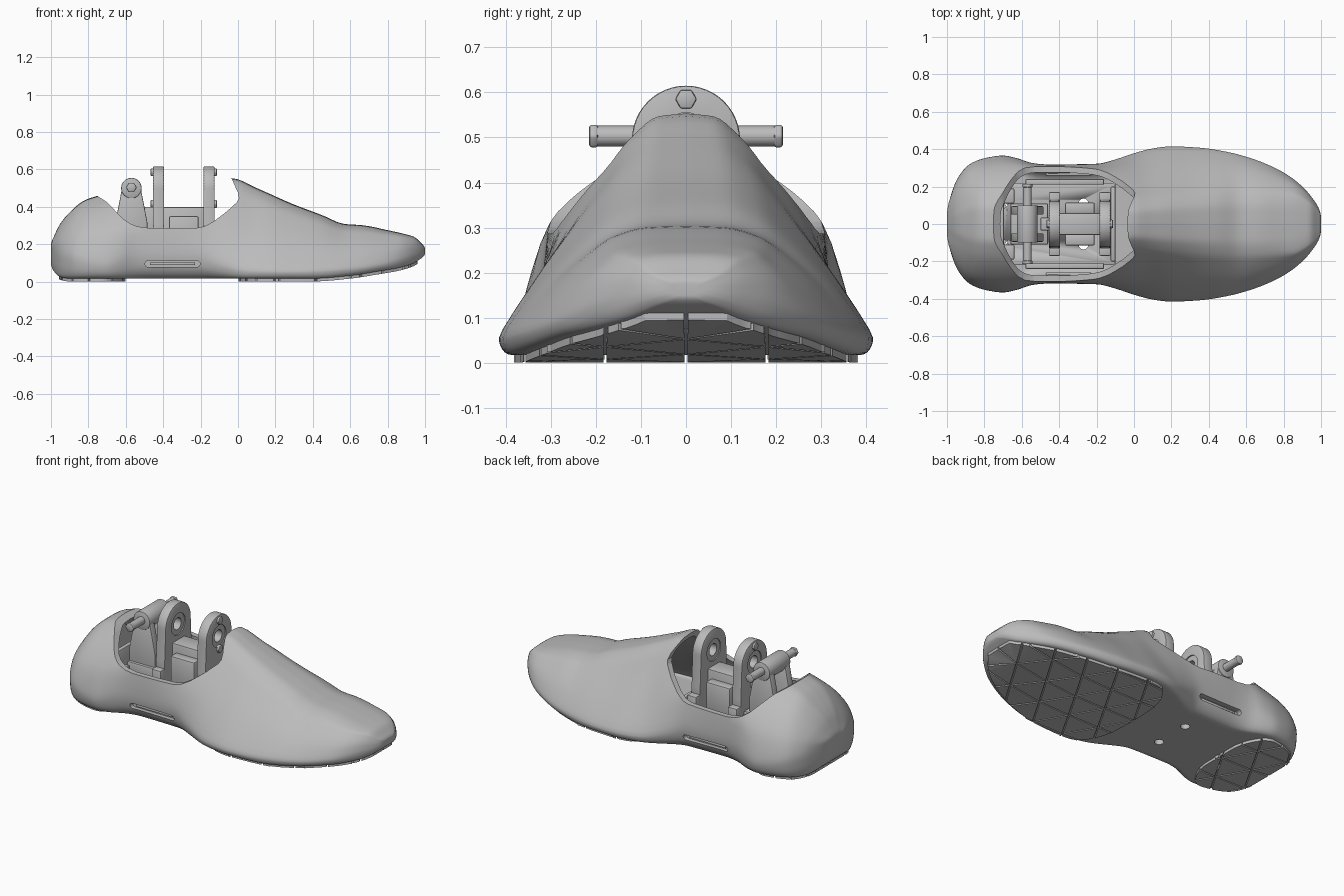
import bpy, bmesh, math
from mathutils import Vector

if "Cube" in bpy.data.objects:
    bpy.data.objects.remove(bpy.data.objects["Cube"])

grey = bpy.data.materials.new("plain_grey")
grey.use_nodes = True
grey.diffuse_color = (0.5, 0.5, 0.5, 1)
grey.node_tree.nodes["Principled BSDF"].inputs["Base Color"].default_value = (0.5, 0.5, 0.5, 1)


def finish(name, bm, angle=35):
    bmesh.ops.recalc_face_normals(bm, faces=bm.faces)
    mesh = bpy.data.meshes.new(name)
    bm.to_mesh(mesh)
    bm.free()
    obj = bpy.data.objects.new(name, mesh)
    bpy.context.collection.objects.link(obj)
    mesh.materials.append(grey)
    smooth(obj, angle)
    return obj


def smooth(obj, angle=35):
    bpy.ops.object.select_all(action="DESELECT")
    obj.select_set(True)
    bpy.context.view_layer.objects.active = obj
    bpy.ops.object.shade_smooth_by_angle(angle=math.radians(angle))


def cut(obj, cutter):
    mod = obj.modifiers.new("cut", "BOOLEAN")
    mod.operation, mod.solver, mod.object = "DIFFERENCE", "EXACT", cutter
    bpy.context.view_layer.objects.active = obj
    bpy.ops.object.modifier_apply(modifier=mod.name)
    bpy.data.objects.remove(cutter)


def prism(name, points, axis, a, b, bevel=0):
    """Extrude a flat outline along x (points are y,z), y (x,z) or z (x,y)."""
    bm = bmesh.new()
    place = {"x": lambda p, d: (d, p[0], p[1]), "y": lambda p, d: (p[0], d, p[1]),
             "z": lambda p, d: (p[0], p[1], d)}[axis]
    face = bm.faces.new([bm.verts.new(place(p, a)) for p in points])
    out = bmesh.ops.extrude_face_region(bm, geom=[face])["geom"]
    bmesh.ops.translate(bm, vec=place((0, 0), b - a), verts=[v for v in out if isinstance(v, bmesh.types.BMVert)])
    if bevel:
        bmesh.ops.bevel(bm, geom=bm.edges[:], offset=bevel, segments=2, affect="EDGES", profile=0.5)
    return finish(name, bm)


def circle(u, v, r, n=28, start=0, end=2 * math.pi):
    return [(u + r * math.cos(start + (end - start) * i / n),
             v + r * math.sin(start + (end - start) * i / n)) for i in range(n)]


def box(name, x0, x1, y0, y1, z0, z1, bevel=0.006):
    return prism(name, [(x0, y0), (x1, y0), (x1, y1), (x0, y1)], "z", z0, z1, bevel)


def mono(keys, t):
    """Monotone cubic interpolation through (position, value) pairs."""
    n = len(keys)
    s = [(keys[i + 1][1] - keys[i][1]) / (keys[i + 1][0] - keys[i][0]) for i in range(n - 1)]
    m = [s[0]] + [2 * p * q / (p + q) if p * q > 0 else 0 for p, q in zip(s, s[1:])] + [s[-1]]
    i = max([k for k in range(n - 1) if keys[k][0] <= t] or [0])
    h = keys[i + 1][0] - keys[i][0]
    u = min(max((t - keys[i][0]) / h, 0), 1)
    return ((1 + 2 * u) * (1 - u) ** 2 * keys[i][1] + u * (1 - u) ** 2 * h * m[i]
            + u * u * (3 - 2 * u) * keys[i + 1][1] + u * u * (u - 1) * h * m[i + 1])


def along(*keys):
    """Value along the length, eased so that both ends round off."""
    turned = [(math.acos(-x), v) for x, v in keys]
    return lambda x: mono(turned, math.acos(-x))


# Shape of the shoe along its length
width = along((-1, .02), (-.98, .15), (-.94, .25), (-.87, .325), (-.78, .356), (-.7, .366), (-.62, .35),
              (-.54, .325), (-.45, .318), (-.2, .322), (-.1, .345), (0, .378), (.1, .404), (.2, .415),
              (.35, .408), (.5, .385), (.65, .343), (.8, .275), (.9, .2), (.96, .13), (1, .03))
bottom = along((-1, .1), (-.98, .05), (-.95, .025), (-.9, .017), (.4, .017), (.6, .032), (.75, .055),
               (.85, .072), (.93, .095), (.98, .125), (1, .15))
widest = along((-1, .16), (-.9, .13), (-.7, .1), (-.58, .14), (-.45, .155), (-.22, .15), (-.1, .1),
               (.05, .06), (.3, .055), (.6, .07), (.8, .1), (.93, .14), (1, .165))
top = along((-1, .19), (-.985, .24), (-.95, .31), (-.9, .37), (-.82, .435), (-.76, .456), (-.6, .5),
            (-.3, .56), (-.03, .553), (.1, .5), (.3, .412), (.45, .355), (.57, .308), (.66, .302),
            (.8, .275), (.9, .252), (.94, .24), (.98, .205), (1, .175))
crown = along((-1, .01), (-.95, .07), (-.85, .12), (-.7, .13), (-.03, .1), (.2, .12), (.57, .14),
              (.85, .13), (.94, .09), (1, .01))
bulge = along((-1, .02), (-.7, .04), (-.4, .05), (-.1, .03), (.1, .012), (.6, .02), (1, 0))
tuck = along((-1, .045), (-.65, .045), (-.45, .07), (-.2, .07), (.05, .03), (1, .03))


def sole_width(x):
    return max(width(x) * .5, width(x) - tuck(x))


def section(x, inset):
    w, zb, zt = width(x) - inset, bottom(x) + inset * 1.3, top(x) - inset
    zw, wb, wt, b = max(widest(x), zb + .01), sole_width(x) - inset, crown(x) - inset / 2, bulge(x)
    rise = zt - zw
    shoulder = (wt + .02, zt - .1 * rise)
    flank = [(w + (shoulder[0] - w) * k + b * f, zw + (shoulder[1] - zw) * k + b * f / 2)
             for k, f in ((.35, 1), (.75, .8))]
    pts = [(0, zb), (.6 * wb, zb), (wb, zb), (w - .15 * (w - wb), zb + .45 * (zw - zb)), (w, zw),
           *flank, shoulder, (.6 * wt, zt - .012 * rise), (0, zt)]
    n = 36
    half = [[mono([(i, p[c]) for i, p in enumerate(pts)], (len(pts) - 1) * k / n) for c in (0, 1)]
            for k in range(n + 1)]
    return half + [(-y, z) for y, z in half[-2:0:-1]]


def loft(name, x0, x1, inset, steps):
    bm = bmesh.new()
    a, b = math.acos(-x0), math.acos(-x1)
    rings = []
    for i in range(steps + 1):
        x = -math.cos(a + (b - a) * i / steps)
        rings.append([bm.verts.new((x, y, z)) for y, z in section(x, inset)])
    for r, q in zip(rings, rings[1:]):
        for k in range(len(r)):
            bm.faces.new((r[k - 1], r[k], q[k], q[k - 1]))
    bm.faces.new(rings[0])
    bm.faces.new(rings[-1])
    return finish(name, bm)


# Hollow shell with the ankle opening
shell = loft("shoe_shell", -1, 1, 0, 90)
cut(shell, loft("cavity", -.88, .5, .035, 40))
rim = [(-.785, .7), (-.755, .46), (-.7, .425), (-.62, .34), (-.58, .312), (-.54, .295), (-.48, .287),
       (-.22, .287), (-.18, .295), (-.13, .322), (-.06, .375), (-.005, .425), (.005, .445), (0, .475),
       (-.035, .553), (-.04, .7)]
cut(shell, prism("opening", rim, "y", -.6, .6))
for hx in (-.7, -.27):
    for side in (-1, 1):
        cut(shell, prism("bolt_hole", circle(hx, side * .11, .026, 20), "z", -.1, .12))
# Side slots with their inner bars
for side in (-1, 1):
    ends = circle(-.48, .095, .017, 8, math.pi / 2, 1.5 * math.pi) + circle(-.22, .095, .017, 8, -math.pi / 2, math.pi / 2)
    cut(shell, prism("slot", ends, "y", *sorted((side * .285, side * .4))))
    box("slot_bar", -.47, -.23, *sorted((side * .26, side * .296)), .088, .102, .002)
smooth(shell, 35)


# Treads cut into triangular blocks
def tread(name, x0, x1, round_at):
    bm = bmesh.new()
    edge = []
    for i in range(41):
        x = x0 + (x1 - x0) * (1 - math.cos(math.pi * i / 40)) / 2
        d = min(abs(x - round_at) / .14, 1)
        edge.append((x, sole_width(x) * (.35 + .65 * math.sqrt(1 - (1 - d) ** 2))))
    bm.faces.new([bm.verts.new((x, y, 0)) for x, y in edge + [(x, -y) for x, y in edge[::-1]]])
    pitch = .18
    for turn in (0, 60, 120):
        n = Vector((-math.sin(math.radians(turn)), math.cos(math.radians(turn)), 0))
        for k in range(-8, 9):
            bmesh.ops.bisect_plane(bm, geom=bm.verts[:] + bm.edges[:] + bm.faces[:], dist=1e-5,
                                   plane_co=n * (k * pitch), plane_no=n)
    borders = bmesh.ops.inset_individual(bm, faces=bm.faces[:], thickness=.007)["faces"]
    bmesh.ops.delete(bm, geom=borders, context="FACES")
    bmesh.ops.triangulate(bm, faces=bm.faces[:])
    base = bm.verts[:]
    new = bmesh.ops.extrude_face_region(bm, geom=bm.faces[:], use_keep_orig=True)["geom"]
    for v in base:
        v.co.z = bottom(v.co.x) + .01
    for v in new:
        if isinstance(v, bmesh.types.BMVert):
            v.co.z = bottom(v.co.x) - .016
    finish(name, bm, 20)


tread("forefoot_tread", .0, .965, 0)
tread("heel_tread", -.96, -.6, -.6)

# Inner frame
floor = box("inner_floor", -.7, -.1, -.22, .22, .065, .15)
for hx in (-.7, -.27):
    for side in (-1, 1):
        cut(floor, prism("floor_hole", circle(hx, side * .11, .026, 20), "z", .0, .3))
for side in (-1, 1):
    box("side_rail", -.58, -.16, side * .225 - .015, side * .225 + .015, .12, .24)
    box("rear_block", -.7, -.64, side * .15 - .04, side * .15 + .04, .14, .22)
box("front_wall", -.125, -.1, -.2, .2, .1, .26)
box("rear_wall", -.72, -.695, -.16, .16, .1, .3)

# Ankle brackets with bearings and bolts
for x, outer in ((-.425, -1), (-.155, 1)):
    arch = [(-.13, .13), (.13, .13), (.13, .3)] + circle(0, .495, .12, 24, 0, math.pi) + [(-.12, .495), (-.13, .3)]
    bracket = prism("ankle_bracket", arch, "x", x - .03, x + .03, .006)
    cut(bracket, prism("bore", circle(0, .49, .065), "x", x - .1, x + .1))
    smooth(bracket)
    bearing = prism("bearing", circle(0, .49, .068), "x", x - .024, x + .024)
    cut(bearing, prism("bore", circle(0, .49, .035), "x", x - .1, x + .1))
    smooth(bearing)
    for z in (.585, .415):
        prism("bracket_bolt", circle(0, z, .024, 6), "x", x, x + outer * .042, .004)
    for side in (-1, 1):
        box("bracket_foot", x - .03, x + .03, side * .14 - .03, side * .14 + .03, .14, .27)

# Cradle between the brackets
box("cradle_core", -.4, -.18, -.06, .06, .14, .4, .01)
for side in (-1, 1):
    box("cradle_lobe", -.37, -.21, side * .085 - .03, side * .085 + .03, .14, .35, .01)

# Rear pivot: clevis, barrel, pin and nuts
clevis = [(-.655, .14), (-.485, .14), (-.485, .32), (-.52, .5), (-.62, .5), (-.655, .32)]
for side in (-1, 1):
    prism("pivot_clevis", clevis, "y", *sorted((side * .05, side * .095)), .005)
    prism("pivot_nut", circle(-.57, .503, .029, 6), "y", *sorted((side * .195, side * .215)), .006)
box("pivot_base", -.66, -.46, -.11, .11, .14, .24)
prism("pivot_barrel", circle(-.57, .5, .055), "y", -.1, .1, .006)
prism("pivot_pin", circle(-.57, .503, .023, 20), "y", -.2, .2)
box("pivot_link", -.5, -.44, -.035, .035, .2, .4)
